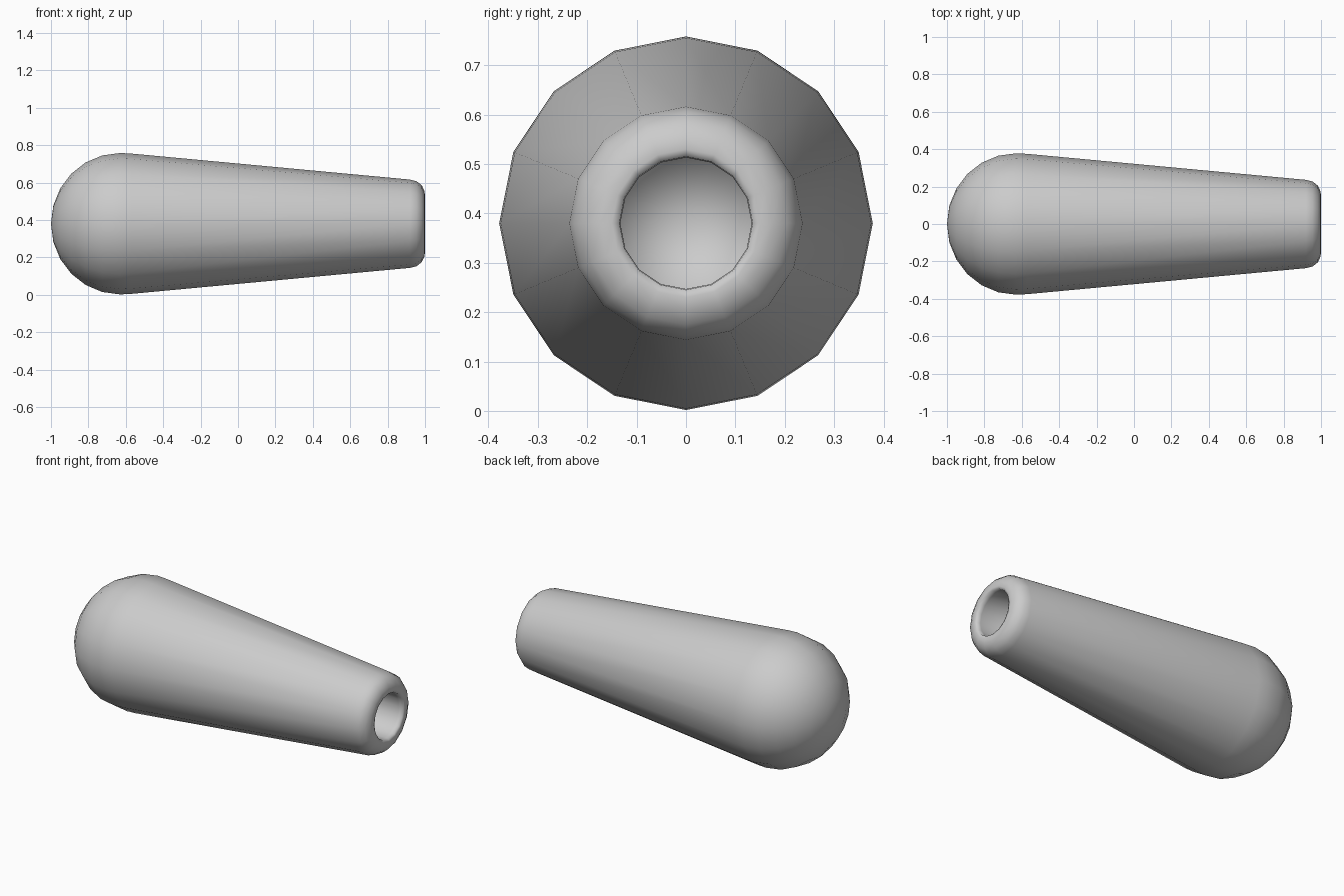
import bpy, bmesh, math

if "Cube" in bpy.data.objects:
    bpy.data.objects.remove(bpy.data.objects["Cube"])

SIDES = 16
CZ = 0.38
R = 0.378

# Rounded butt: an elliptical arc from the pole to the widest ring
profile = [(-0.63 - 0.37 * math.cos(a), R * math.sin(a))
           for a in (math.radians(15 * i) for i in range(7))]
# Tapering body, rounded mouth, and bore
profile += [(-0.57, 0.375), (0.92, 0.236), (0.955, 0.227), (0.983, 0.205),
            (0.997, 0.175), (1.0, 0.15), (0.995, 0.135), (0.97, 0.133),
            (0.5, 0.133), (0.5, 0.0)]

bm = bmesh.new()
rings = []
for x, r in profile:
    if r < 1e-6:
        rings.append([bm.verts.new((x, 0, CZ))])
    else:
        rings.append([bm.verts.new((x, r * math.sin(math.tau * k / SIDES),
                                    CZ + r * math.cos(math.tau * k / SIDES)))
                      for k in range(SIDES)])

# Skin neighbouring rings
for a, b in zip(rings, rings[1:]):
    for k in range(SIDES):
        n = (k + 1) % SIDES
        if len(a) == 1:
            bm.faces.new((a[0], b[n], b[k]))
        elif len(b) == 1:
            bm.faces.new((a[k], a[n], b[0]))
        else:
            bm.faces.new((a[k], a[n], b[n], b[k]))
bmesh.ops.recalc_face_normals(bm, faces=bm.faces)
for f in bm.faces:
    f.smooth = True

mesh = bpy.data.meshes.new("tapered_handle")
bm.to_mesh(mesh)
bm.free()
handle = bpy.data.objects.new("tapered_handle", mesh)
bpy.context.collection.objects.link(handle)
